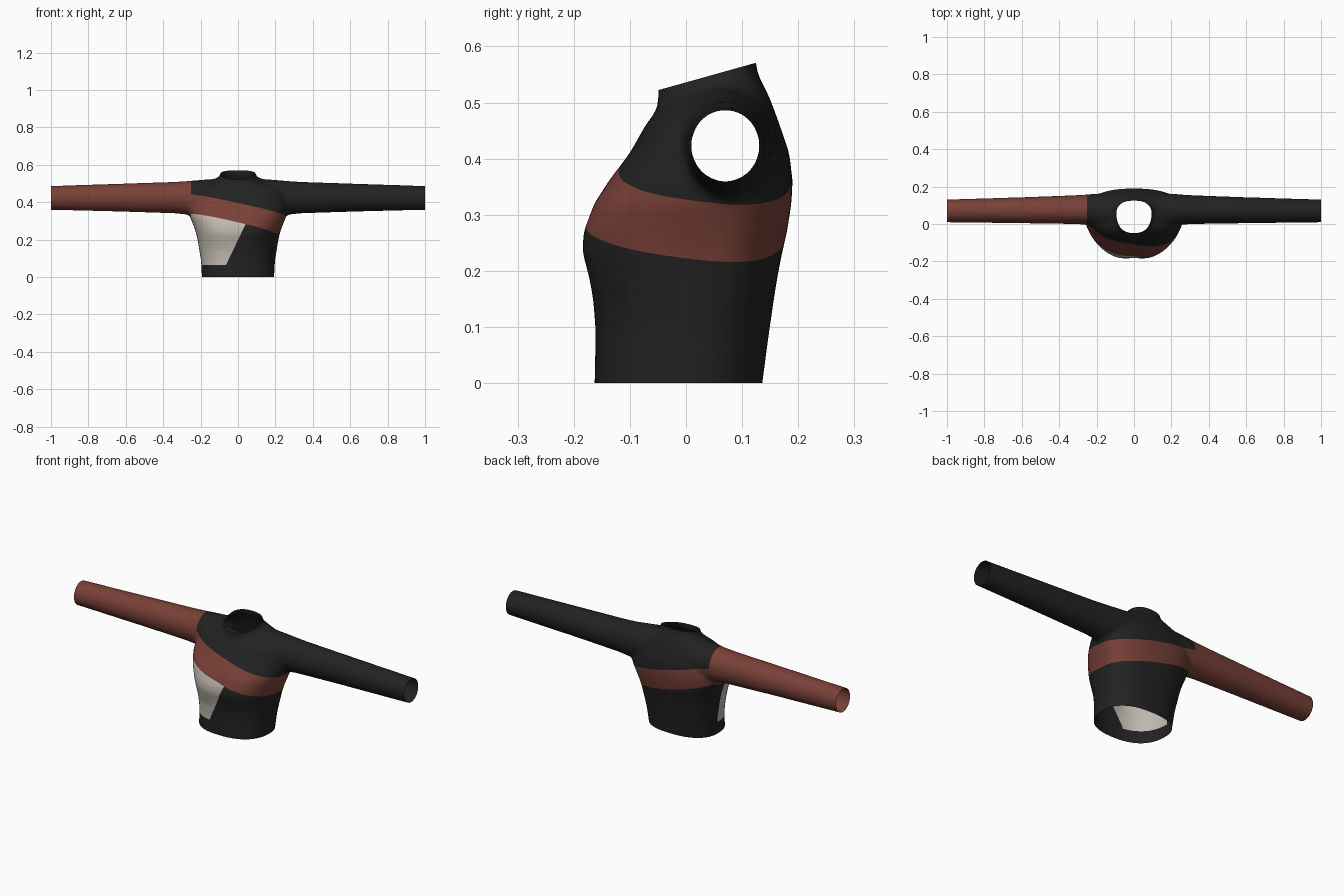
import bpy, bmesh, math
from mathutils import Vector

if "Cube" in bpy.data.objects:
    bpy.data.objects.remove(bpy.data.objects["Cube"])

SIDES = 64


def material(name, rgb):
    m = bpy.data.materials.new(name)
    m.diffuse_color = (*rgb, 1)
    m.use_nodes = True
    m.node_tree.nodes["Principled BSDF"].inputs["Base Color"].default_value = m.diffuse_color
    return m


def loft(bm, rings):
    """Skin a list of rings into a closed solid."""
    rows = [[bm.verts.new(p) for p in ring] for ring in rings]
    for a, b in zip(rows, rows[1:]):
        for i in range(SIDES):
            j = (i + 1) % SIDES
            bm.faces.new((a[i], a[j], b[j], b[i]))
    bm.faces.new(rows[0][::-1])
    bm.faces.new(rows[-1])


def torso_ring(z, tilt, half, front, back):
    """Rounded body section; tilt raises the back for the collar."""
    mid, n, ring = min(0.06, 0.2 * max(z, 0)), 2.4, []
    for i in range(SIDES):
        t = math.tau * i / SIDES
        c, s = math.cos(t), math.sin(t)
        x = half * math.copysign(abs(c) ** (2 / n), c)
        depth = back - mid if s > 0 else mid - front
        y = mid + depth * math.copysign(abs(s) ** (2 / n), s)
        if s < 0 and 0.15 < z < 0.34:      # shallow dip between chest sides
            y += 0.008 * math.exp(-(x / 0.05) ** 2)
        ring.append((x, y, z + tilt * (y - 0.036)))
    return ring


def sleeve_ring(x, y0, y1, z0, z1):
    return [(x, (y0 + y1) / 2 + (y1 - y0) / 2 * math.cos(math.tau * i / SIDES),
             (z0 + z1) / 2 + (z1 - z0) / 2 * math.sin(math.tau * i / SIDES))
            for i in range(SIDES)]


# Body and collar: height, tilt, half width, front y, back y
TORSO = [(-0.04, 0, .193, -.163, .133), (0, 0, .193, -.163, .136),
         (.09, 0, .198, -.161, .148), (.145, 0, .207, -.165, .156),
         (.19, 0, .214, -.179, .163), (.235, 0, .224, -.191, .172),
         (.27, 0, .236, -.188, .180), (.32, 0, .256, -.169, .188),
         (.36, 0, .264, -.138, .190), (.41, 0, .260, -.100, .184),
         (.46, 0, .243, -.072, .167), (.495, .1, .19, -.052, .150),
         (.525, .28, .10, -.050, .128), (.55, .28, .092, -.049, .124),
         (.60, .28, .09, -.048, .121)]
# Sleeve: x, front y, back y, bottom z, top z
SLEEVE = [(.12, -.03, .165, .34, .525), (.2, -.015, .162, .335, .519),
          (.26, -.003, .157, .332, .514), (.33, 0, .153, .340, .509),
          (.6, .004, .143, .349, .500), (1, .009, .131, .359, .487),
          (1.05, .009, .131, .359, .487)]

bm = bmesh.new()
loft(bm, [torso_ring(*r) for r in TORSO])
beam = [(-r[0], *r[1:]) for r in reversed(SLEEVE)] + [(0, -.02, .16, .36, .522)] + SLEEVE
loft(bm, [sleeve_ring(*r) for r in beam])
bmesh.ops.recalc_face_normals(bm, faces=bm.faces)
solid = bpy.data.meshes.new("garment_solid")
bm.to_mesh(solid)
bm.free()

# Fuse body and sleeves and soften the joins
top = bpy.data.objects.new("cropped_top", solid)
bpy.context.collection.objects.link(top)
remesh = top.modifiers.new("fuse", 'REMESH')
remesh.mode = 'VOXEL'
remesh.voxel_size = 0.01
soft = top.modifiers.new("soften", 'SMOOTH')
soft.factor, soft.iterations = 0.5, 6
mesh = bpy.data.meshes.new_from_object(top.evaluated_get(bpy.context.evaluated_depsgraph_get()))
top.modifiers.clear()
top.data = mesh
mesh.name = "cropped_top"

bm = bmesh.new()
bm.from_mesh(mesh)


def cut(co, no, trim=False):
    bmesh.ops.bisect_plane(bm, geom=bm.verts[:] + bm.edges[:] + bm.faces[:], dist=1e-5,
                           plane_co=co, plane_no=no, clear_outer=trim)


# Open the hem, cuffs and neck
cut((0, 0, 0), (0, 0, -1), True)
cut((1, 0, 0), (1, 0, 0), True)
cut((-1, 0, 0), (-1, 0, 0), True)
cut((0, .036, .546), (0, -.28, 1), True)

# Colour seams: band edges, sleeve seam and light panel edges
BAND_LOW = (Vector((0, 0, .275)), Vector((.24, .1, 1)))
BAND_HIGH = (Vector((0, 0, .385)), Vector((.23, .1, 1)))
SLEEVE_SEAM = (Vector((-.25, 0, 0)), Vector((1, 0, 0)))
PANEL_SIDE = (Vector((-.095, 0, 0)), Vector((1, 0, -.48)))
PANEL_BASE = (Vector((0, 0, .065)), Vector((0, 0, 1)))
PANEL_BACK = (Vector((0, .01, 0)), Vector((0, 1, 0)))
for seam in (BAND_LOW, BAND_HIGH, SLEEVE_SEAM, PANEL_SIDE, PANEL_BASE, PANEL_BACK):
    cut(*seam)


def above(p, seam):
    return (p - seam[0]).dot(seam[1]) > 0


for f in bm.faces:
    p = f.calc_center_median()
    f.smooth = True
    if not above(p, SLEEVE_SEAM) or (above(p, BAND_LOW) and not above(p, BAND_HIGH)):
        f.material_index = 1
    elif (not above(p, BAND_LOW) and not above(p, PANEL_SIDE)
          and above(p, PANEL_BASE) and not above(p, PANEL_BACK)):
        f.material_index = 2
    else:
        f.material_index = 0
mesh.materials.clear()
for m in (material("black_cloth", (.016, .016, .016)),
          material("rust_red_cloth", (.19, .052, .038)),
          material("light_grey_cloth", (.52, .49, .43))):
    mesh.materials.append(m)
bm.to_mesh(mesh)
bm.free()
